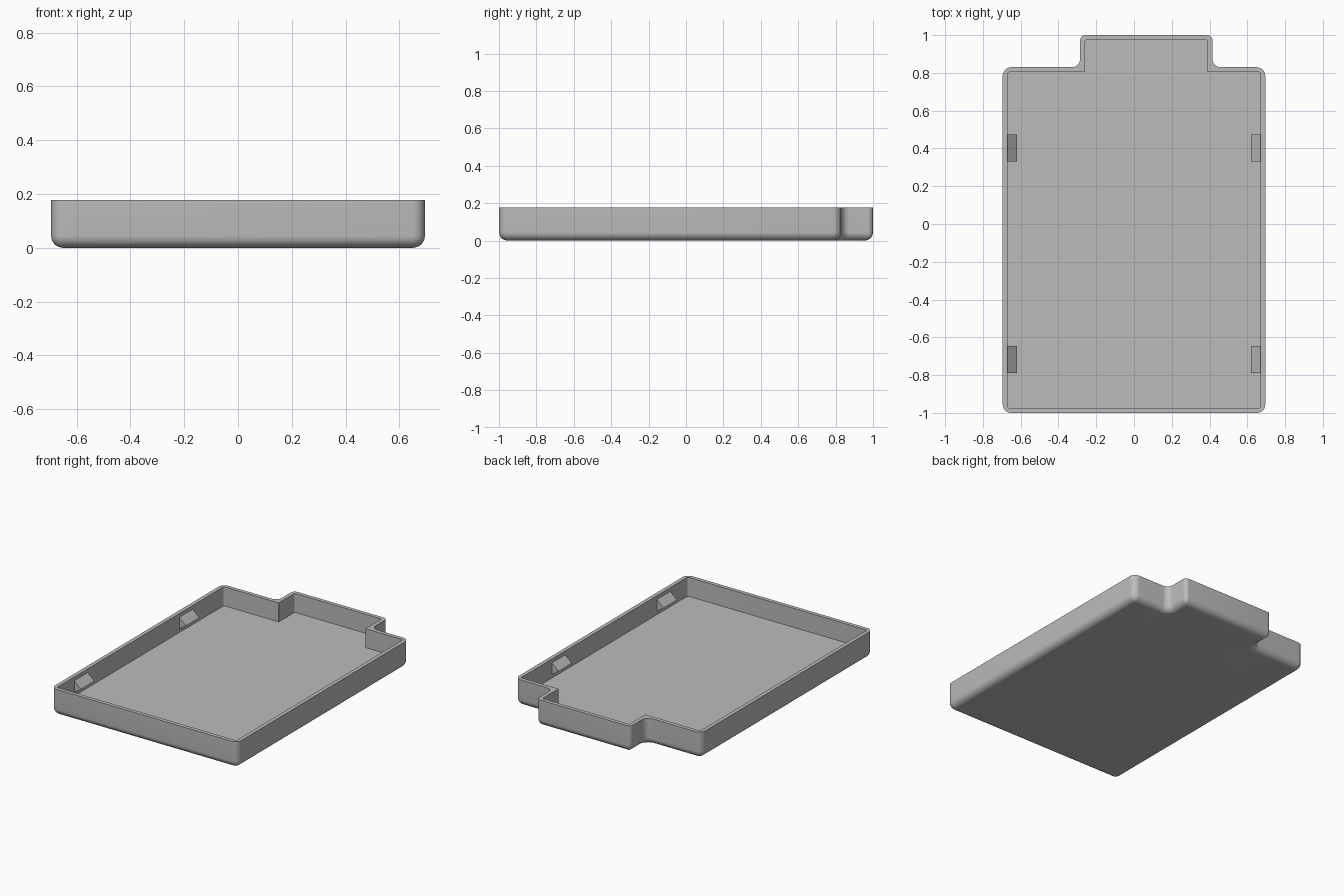
import bpy, bmesh, math
from mathutils import Vector

cube = bpy.data.objects.get("Cube")
if cube:
    bpy.data.objects.remove(cube)

grey = bpy.data.materials.new("plain_grey")
grey.use_nodes = True
grey.diffuse_color = (0.5, 0.5, 0.5, 1)
grey.node_tree.nodes["Principled BSDF"].inputs["Base Color"].default_value = grey.diffuse_color

HEIGHT, FLOOR, WALL, FILLET = 0.178, 0.05, 0.026, 0.045
STEPS = 8

# Tray outline with its offset tab, counter-clockwise: x, y, corner radius
OUTLINE = [
    (-0.695, -1, 0.045), (0.695, -1, 0.045), (0.695, 0.83, 0.045),
    (0.415, 0.83, 0.045), (0.415, 1, 0.028), (-0.285, 1, 0.028),
    (-0.285, 0.83, 0.045), (-0.695, 0.83, 0.045),
]


def rounded_ring(inset, inner_radius=None):
    """Outline moved inward by inset, every corner replaced by an arc."""
    points = []
    count = len(OUTLINE)
    for i, (x, y, radius) in enumerate(OUTLINE):
        corner = Vector((x, y))
        into = (corner - Vector(OUTLINE[i - 1][:2])).normalized()
        out = (Vector(OUTLINE[(i + 1) % count][:2]) - corner).normalized()
        turn = 1 if into.cross(out) > 0 else -1
        corner += (out - into) * inset * turn
        if inner_radius is None:
            radius = max(radius - turn * inset, 0.002)
        else:
            radius = inner_radius if turn > 0 else 0.002
        centre = corner + (out - into) * radius
        for s in range(STEPS + 1):
            a = s / STEPS * math.pi / 2
            points.append(centre - out * radius * math.cos(a) + into * radius * math.sin(a))
    return points


def finish(name, bm):
    bmesh.ops.recalc_face_normals(bm, faces=bm.faces)
    mesh = bpy.data.meshes.new(name)
    bm.to_mesh(mesh)
    bm.free()
    mesh.materials.append(grey)
    obj = bpy.data.objects.new(name, mesh)
    bpy.context.collection.objects.link(obj)
    return obj


# Tray shell: rolled bottom edge, outer wall, rim, inner wall and floor
layers = []
for s in range(STEPS + 1):
    a = s / STEPS * math.pi / 2
    layers.append((rounded_ring(FILLET * (1 - math.sin(a))), FILLET * (1 - math.cos(a))))
layers.append((rounded_ring(0), HEIGHT))
layers.append((rounded_ring(WALL, 0.01), HEIGHT))
layers.append((rounded_ring(WALL, 0.01), FLOOR))

bm = bmesh.new()
rings = [[bm.verts.new((p.x, p.y, z)) for p in ring] for ring, z in layers]
for low, high in zip(rings, rings[1:]):
    for i in range(len(low)):
        j = (i + 1) % len(low)
        bm.faces.new((low[i], low[j], high[j], high[i]))
bm.faces.new(rings[0][::-1])
bm.faces.new(rings[-1])
tray = finish("tray", bm)
bpy.ops.object.select_all(action='DESELECT')
tray.select_set(True)
bpy.context.view_layer.objects.active = tray
bpy.ops.object.shade_smooth_by_angle(angle=math.radians(35))

# Wedge-shaped snap clips on both side walls
CLIP_PROFILE = [(0.672, 0.155), (0.62, 0.108), (0.672, 0.07)]
for side, side_name in ((1, "left"), (-1, "right")):
    for y, end_name in ((-0.717, "front"), (0.402, "back")):
        bm = bmesh.new()
        ends = [[bm.verts.new((side * x, y + dy, z)) for x, z in CLIP_PROFILE]
                for dy in (-0.072, 0.072)]
        for end in ends:
            bm.faces.new(end)
        for i in range(3):
            j = (i + 1) % 3
            bm.faces.new((ends[0][i], ends[0][j], ends[1][j], ends[1][i]))
        finish(f"{end_name}_{side_name}_clip", bm)
